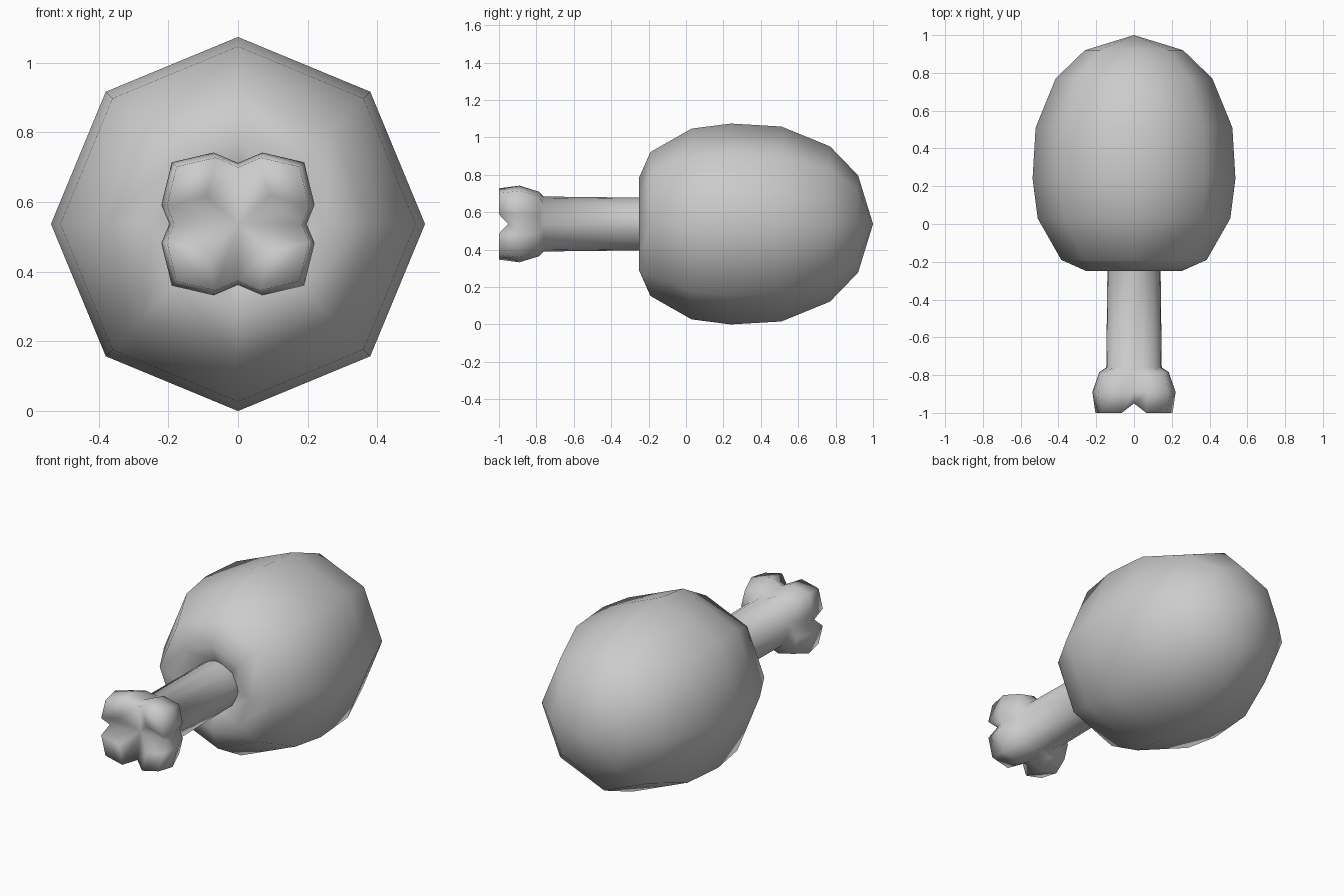
import bpy, bmesh
from math import sin, cos, atan2, pi

if "Cube" in bpy.data.objects:
    bpy.data.objects.remove(bpy.data.objects["Cube"])

CZ = 0.537  # height of the long axis


def finish(name, bm):
    bmesh.ops.recalc_face_normals(bm, faces=bm.faces)
    me = bpy.data.meshes.new(name)
    bm.to_mesh(me)
    bm.free()
    for p in me.polygons:
        p.use_smooth = True
    ob = bpy.data.objects.new(name, me)
    bpy.context.collection.objects.link(ob)
    return ob


def add_ring(bm, pts, prev=None):
    ring = [bm.verts.new((x, y, CZ + z)) for x, y, z in pts]
    if prev:
        n = len(ring)
        for i in range(n):
            j = (i + 1) % n
            bm.faces.new((prev[i], prev[j], ring[j], ring[i]))
    return ring


# Meat: eight-sided egg along y, with a dimple where the bone enters
bm = bmesh.new()
profile = [(-0.20, 0.14), (-0.25, 0.25), (-0.19, 0.385), (0.03, 0.51), (0.24, 0.537),
           (0.51, 0.521), (0.77, 0.415), (0.92, 0.26)]
ring = None
for y, r in profile:
    ring = add_ring(bm, [(r * cos(k * pi / 4), y, r * sin(k * pi / 4)) for k in range(8)], ring)
tip = bm.verts.new((0, 1.0, CZ))
for i in range(8):
    bm.faces.new((ring[i], ring[(i + 1) % 8], tip))
finish("meat", bm)

# Bone: round shaft flaring into a four-lobed knuckle
bm = bmesh.new()
quarter = [(0.197, 0), (0.22, 0.055), (0.19, 0.177), (0.07, 0.205)]
upper = quarter + [(0, 0.175)] + [(-x, z) for x, z in quarter[:0:-1]]
lobes = upper + [(-x, -z) for x, z in upper]


def lobe_ring(y, s, valley_y=None):
    return [(x * s, valley_y if valley_y and i % 4 == 0 else y, z * s)
            for i, (x, z) in enumerate(lobes)]


def shaft_ring(y, r):
    return [(r * cos(atan2(z, x)), y, r * sin(atan2(z, x))) for x, z in lobes]


ring = add_ring(bm, shaft_ring(-0.15, 0.14))
for pts in (shaft_ring(-0.25, 0.141), shaft_ring(-0.76, 0.147), lobe_ring(-0.785, 0.84),
            lobe_ring(-0.89, 1.0), lobe_ring(-1.0, 0.93, -0.95)):
    ring = add_ring(bm, pts, ring)

# Knuckle end: each lobe tip folds down into a cross-shaped valley
hub = bm.verts.new((0, -0.92, CZ))
for q in range(4):
    v0, a, b, c, v1 = (ring[(4 * q + k) % 16] for k in range(5))
    sx, sz = (1, -1, -1, 1)[q], (1, 1, -1, -1)[q]
    inner = bm.verts.new((0.09 * sx, -0.995, CZ + 0.08 * sz))
    bm.faces.new((a, b, c, inner))
    bm.faces.new((v0, a, inner, hub))
    bm.faces.new((hub, inner, c, v1))
finish("bone", bm)
